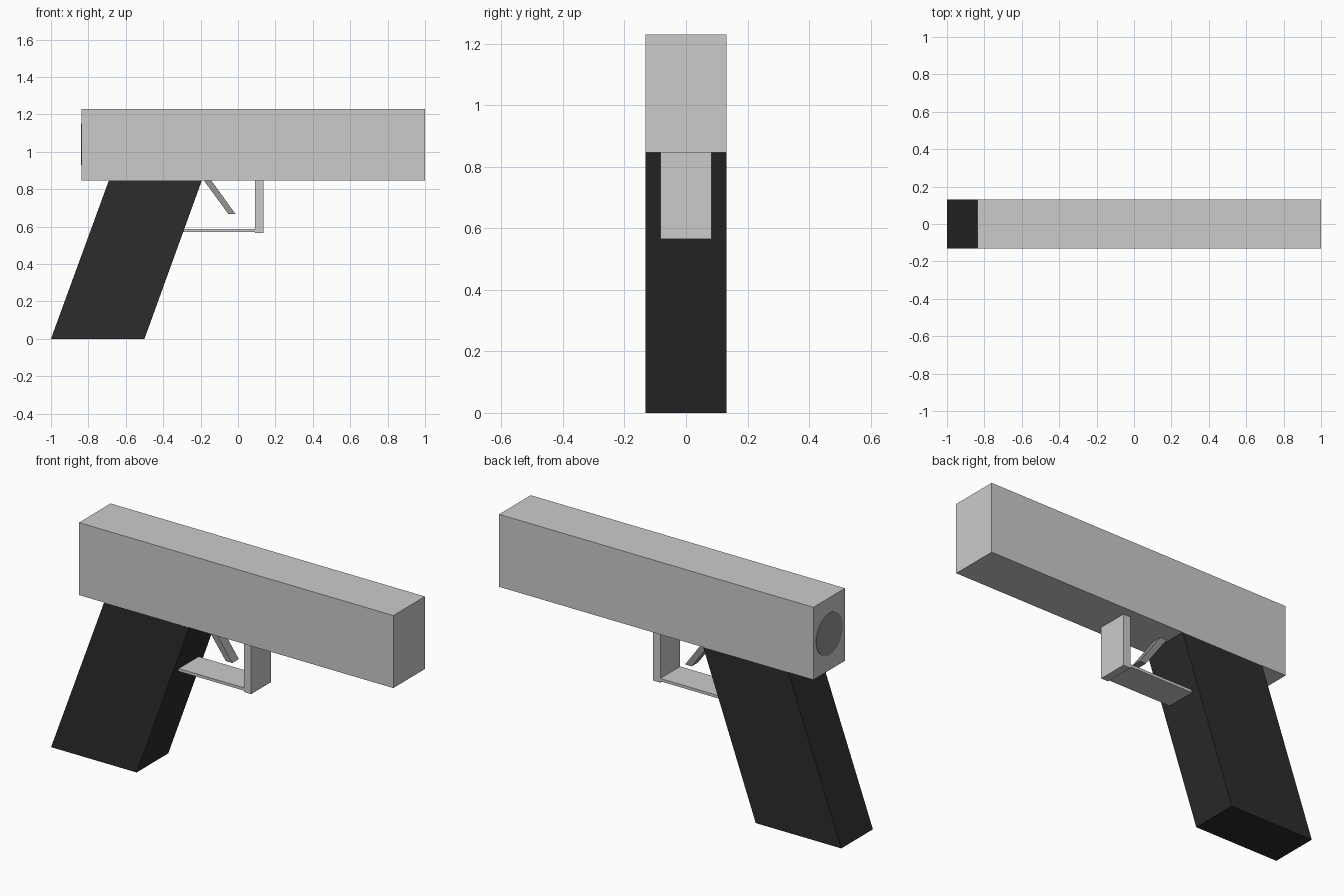
import bpy, bmesh, math

if "Cube" in bpy.data.objects:
    bpy.data.objects.remove(bpy.data.objects["Cube"])


def material(name, value):
    mat = bpy.data.materials.new(name)
    mat.diffuse_color = (value, value, value, 1)
    mat.use_nodes = True
    mat.node_tree.nodes["Principled BSDF"].inputs["Base Color"].default_value = mat.diffuse_color
    return mat


def prism(name, profile, half_width, mat=None):
    """Extrude an (x, z) outline symmetrically along y."""
    bm = bmesh.new()
    face = bm.faces.new([bm.verts.new((x, -half_width, z)) for x, z in profile])
    new = bmesh.ops.extrude_face_region(bm, geom=[face])["geom"]
    moved = [v for v in new if isinstance(v, bmesh.types.BMVert)]
    bmesh.ops.translate(bm, verts=moved, vec=(0, 2 * half_width, 0))
    bmesh.ops.recalc_face_normals(bm, faces=bm.faces)
    mesh = bpy.data.meshes.new(name)
    bm.to_mesh(mesh)
    bm.free()
    obj = bpy.data.objects.new(name, mesh)
    bpy.context.collection.objects.link(obj)
    if mat:
        mesh.materials.append(mat)
    return obj


def rect(x0, x1, z0, z1):
    return [(x0, z0), (x1, z0), (x1, z1), (x0, z1)]


black = material("black", 0.025)
dark_grey = material("dark_grey", 0.3)

# Main body and slanted handle
prism("body", rect(-0.837, 1.0, 0.847, 1.23), 0.132)
prism("handle", [(-1.0, 0), (-0.5, 0), (-0.193, 0.848), (-0.69, 0.848)], 0.132, black)

# Guard: upright post and thin bar running back into the handle
prism("guard_post", rect(0.092, 0.135, 0.565, 0.848), 0.083)
prism("guard_bar", rect(-0.31, 0.1, 0.572, 0.587), 0.083)

# Slanted lever inside the guard
prism("lever", [(-0.185, 0.85), (-0.052, 0.668), (-0.014, 0.668), (-0.145, 0.85)], 0.027, dark_grey)

# Round core running through the body, showing as a disc at the rear
x0, x1 = -0.84, 0.999
bpy.ops.mesh.primitive_cylinder_add(vertices=32, radius=0.11, depth=x1 - x0,
                                    location=((x0 + x1) / 2, 0, 1.04),
                                    rotation=(0, math.pi / 2, 0))
core = bpy.context.object
core.name = "round_core"
core.data.materials.append(dark_grey)
bpy.ops.object.shade_smooth_by_angle()
